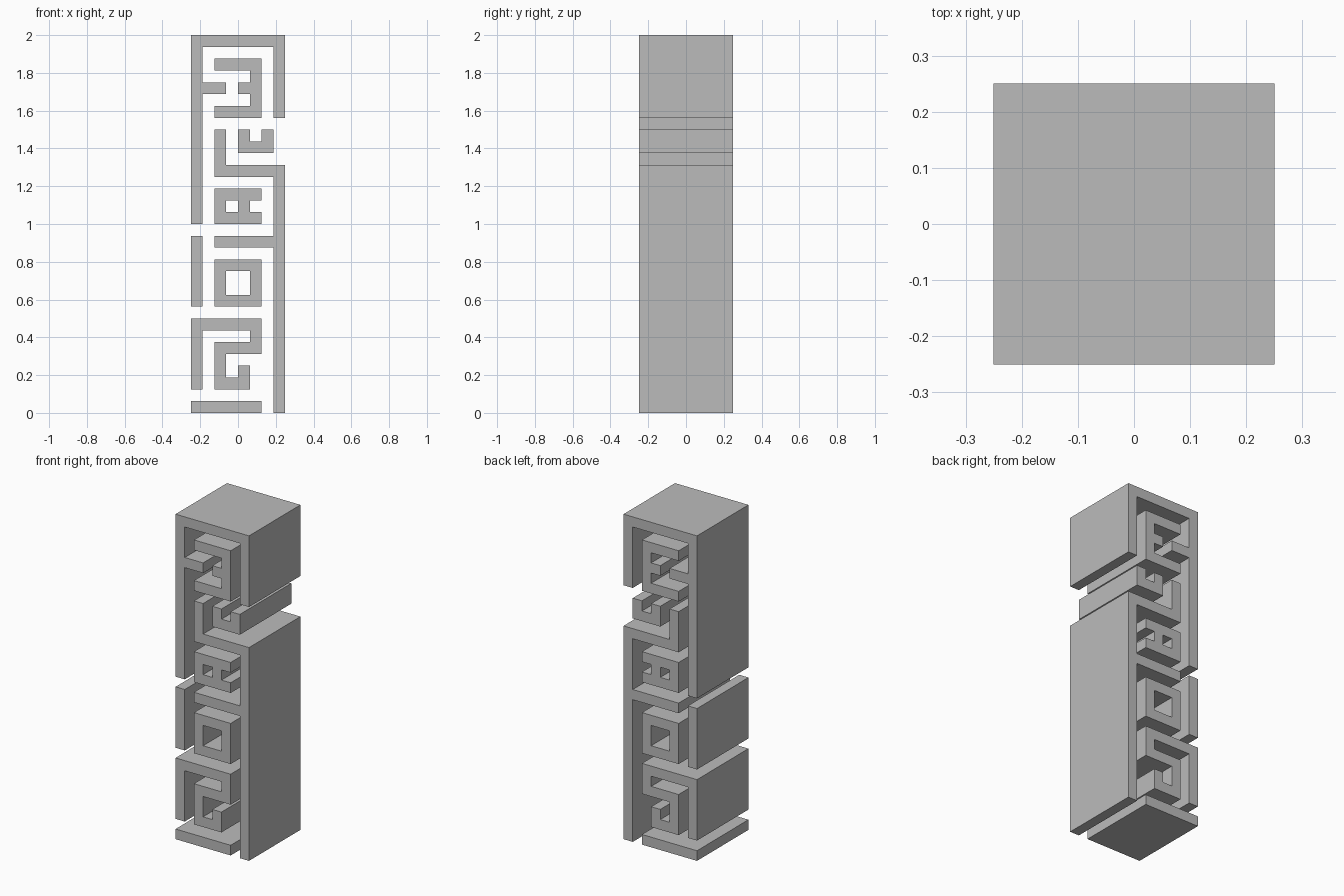
import bpy
import bmesh

cube = bpy.data.objects.get("Cube")
if cube:
    bpy.data.objects.remove(cube, do_unlink=True)

UNIT = 1 / 16      # grid cell of the maze pattern
DEPTH = 0.5        # every bar runs the full depth of the pillar

grey = bpy.data.materials.new("plain grey")
grey.diffuse_color = (0.5, 0.5, 0.5, 1)
grey.use_nodes = True
grey.node_tree.nodes["Principled BSDF"].inputs["Base Color"].default_value = (0.5, 0.5, 0.5, 1)


def block(name, *outlines):
    """Extrude outlines, given in cells (x 0-8, z 0-32), from front to back."""
    bm = bmesh.new()
    for outline in outlines:
        bm.faces.new([bm.verts.new(((x - 4) * UNIT, -DEPTH / 2, z * UNIT)) for x, z in outline])
    bmesh.ops.remove_doubles(bm, verts=bm.verts[:], dist=1e-4)
    result = bmesh.ops.extrude_face_region(bm, geom=bm.faces[:])
    moved = [v for v in result["geom"] if isinstance(v, bmesh.types.BMVert)]
    bmesh.ops.translate(bm, verts=moved, vec=(0, DEPTH, 0))
    bmesh.ops.recalc_face_normals(bm, faces=bm.faces[:])
    mesh = bpy.data.meshes.new(name)
    bm.to_mesh(mesh)
    bm.free()
    mesh.materials.append(grey)
    bpy.context.collection.objects.link(bpy.data.objects.new(name, mesh))


def bar(x0, z0, x1, z1):
    return [(x0, z0), (x1, z0), (x1, z1), (x0, z1)]


# Top frame with a short inward peg on its long leg
block("top_frame", [(0, 16), (1, 16), (1, 27), (3, 27), (3, 28), (1, 28), (1, 31),
                    (7, 31), (7, 25), (8, 25), (8, 32), (0, 32)])

# Three-pronged comb inside the frame
block("upper_comb", [(2, 25), (6, 25), (6, 30), (2, 30), (2, 29), (5, 29),
                     (5, 28), (4, 28), (4, 27), (5, 27), (5, 26), (2, 26)])

# Small open trough
block("small_trough", [(4, 22), (7, 22), (7, 24), (6, 24), (6, 23), (5, 23), (5, 24), (4, 24)])

# Tall side wall with its stepped arm and shelf
block("side_wall", [(7, 0), (8, 0), (8, 21), (3, 21), (3, 24), (2, 24), (2, 20),
                    (7, 20), (7, 15), (2, 15), (2, 14), (7, 14)])

# Block with a square hole and a notch, in two mitred halves
block("notched_block",
      [(2, 16), (6, 16), (6, 17), (5, 17), (5, 18), (4, 18), (4, 17), (3, 17)],
      [(6, 18), (6, 19), (2, 19), (2, 16), (3, 17), (3, 18), (4, 18), (5, 18)])

# Square ring, in two mitred halves
block("square_ring",
      [(2, 9), (6, 9), (5, 10), (3, 10), (3, 12), (2, 13)],
      [(6, 9), (6, 13), (2, 13), (3, 12), (5, 12), (5, 10)])

# Spiral near the base
block("lower_spiral", [(0, 2), (1, 2), (1, 7), (5, 7), (5, 6), (2, 6), (2, 2), (5, 2),
                       (5, 4), (4, 4), (4, 3), (3, 3), (3, 5), (6, 5), (6, 8), (0, 8)])

# Plain slabs
block("side_slab", bar(0, 9, 1, 15))
block("base_slab", bar(0, 0, 6, 1))
